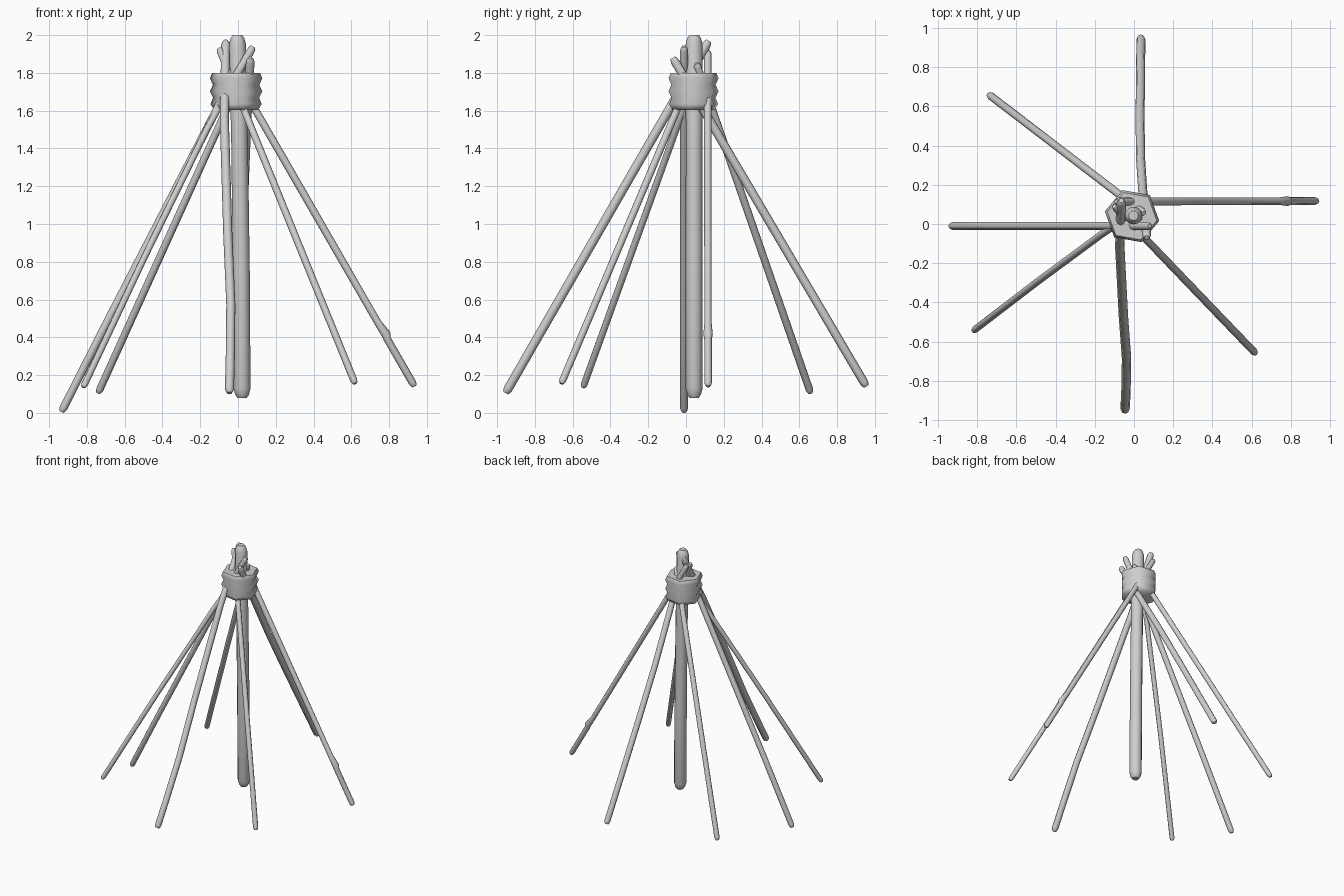
import bpy, bmesh, math
from mathutils import Vector

cube = bpy.data.objects.get("Cube")
if cube:
    bpy.data.objects.remove(cube, do_unlink=True)

grey = bpy.data.materials.new("weathered_grey")
grey.use_nodes = True
grey.diffuse_color = (0.62, 0.62, 0.62, 1)
grey.node_tree.nodes["Principled BSDF"].inputs["Base Color"].default_value = (0.62, 0.62, 0.62, 1)


def loft(name, rings, axis, sides, turn=0.0, angle=50):
    """Skin (centre, radius) rings whose planes face along axis, with flat caps."""
    axis = Vector(axis).normalized()
    u = Vector((1, 0, 0)) if abs(axis.z) > 0.99 else axis.cross(Vector((0, 0, 1))).normalized()
    v = axis.cross(u)
    bm = bmesh.new()
    loops = []
    for centre, radius in rings:
        loop = []
        for i in range(sides):
            a = turn + math.tau * i / sides
            loop.append(bm.verts.new(Vector(centre) + radius * (u * math.cos(a) + v * math.sin(a))))
        loops.append(loop)
    for low, high in zip(loops, loops[1:]):
        for i in range(sides):
            j = (i + 1) % sides
            bm.faces.new((low[i], low[j], high[j], high[i]))
    bm.faces.new(loops[0][::-1])
    bm.faces.new(loops[-1])
    bmesh.ops.recalc_face_normals(bm, faces=bm.faces)
    mesh = bpy.data.meshes.new(name)
    bm.to_mesh(mesh)
    bm.free()
    mesh.materials.append(grey)
    obj = bpy.data.objects.new(name, mesh)
    bpy.context.collection.objects.link(obj)
    bpy.ops.object.select_all(action='DESELECT')
    obj.select_set(True)
    bpy.context.view_layer.objects.active = obj
    bpy.ops.object.shade_smooth_by_angle(angle=math.radians(angle))
    return obj


def pole(name, foot, tip, radius, bends=(), sides=8):
    """Pole with rounded ends; bends are (fraction, sideways x, swell)."""
    foot, tip = Vector(foot), Vector(tip)
    axis = tip - foot
    cap = [(0, 0.55), (0.35, 0.8), (1.1, 1.0)]  # distance in radii, ring size
    ends = [(d * radius / axis.length, size) for d, size in cap]
    rings = [(foot.lerp(tip, t), radius * size) for t, size in ends]
    for t, dx, swell in bends:
        rings.append((foot.lerp(tip, t) + Vector((dx, 0, 0)), radius * swell))
    rings += [(tip.lerp(foot, t), radius * size) for t, size in reversed(ends)]
    return loft(name, rings, axis, sides)


# Upright centre post
pole("centre_post", (0.022, 0.043, 0.08), (-0.003, 0.043, 2.0), 0.045,
     [(0.35, 0.004, 1.0), (0.7, 0.004, 0.98)], 12)

# Leaning poles that cross inside the binding
pole("right_pole", (-0.935, -0.01, 0.005), (0.08, -0.01, 1.94), 0.021,
     [(0.25, -0.008, 1.0), (0.5, -0.012, 1.0), (0.84, -0.018, 1.0)])
pole("front_right_pole", (-0.82, -0.545, 0.135), (0.02, 0.07, 1.84), 0.018,
     [(0.4, -0.015, 1.0), (0.8, -0.018, 1.0)])
pole("back_right_pole", (-0.74, 0.66, 0.105), (0.05, 0.055, 1.85), 0.02)
pole("back_pole", (0.035, 0.955, 0.14), (0.065, -0.07, 1.88), 0.023,
     [(0.2, -0.008, 1.0), (0.4, -0.016, 1.0), (0.6, -0.02, 1.0), (0.8, -0.012, 1.0)])
pole("left_pole", (0.935, 0.117, 0.14), (-0.09, 0.115, 1.92), 0.02,
     [(0.14, 0.0, 1.0), (0.155, 0.008, 1.25), (0.19, 0.0, 0.95), (0.6, 0.0, 1.0)])
pole("front_left_pole", (0.62, -0.66, 0.155), (-0.1, 0.09, 1.93), 0.019)
pole("front_pole", (-0.045, -0.955, 0.105), (-0.065, 0.12, 1.97), 0.024,
     [(0.1, 0.006, 1.0), (0.25, 0.012, 1.0), (0.45, 0.0, 1.0), (0.78, -0.012, 1.0)])

# Six-sided rope binding with rippled wraps
profile = [(1.604, 0.118), (1.635, 0.138), (1.668, 0.124), (1.702, 0.141),
           (1.737, 0.125), (1.772, 0.141), (1.8, 0.128)]
loft("rope_binding", [((-0.01, 0.04, z), r) for z, r in profile],
     (0, 0, 1), 6, math.radians(-10), 65)
